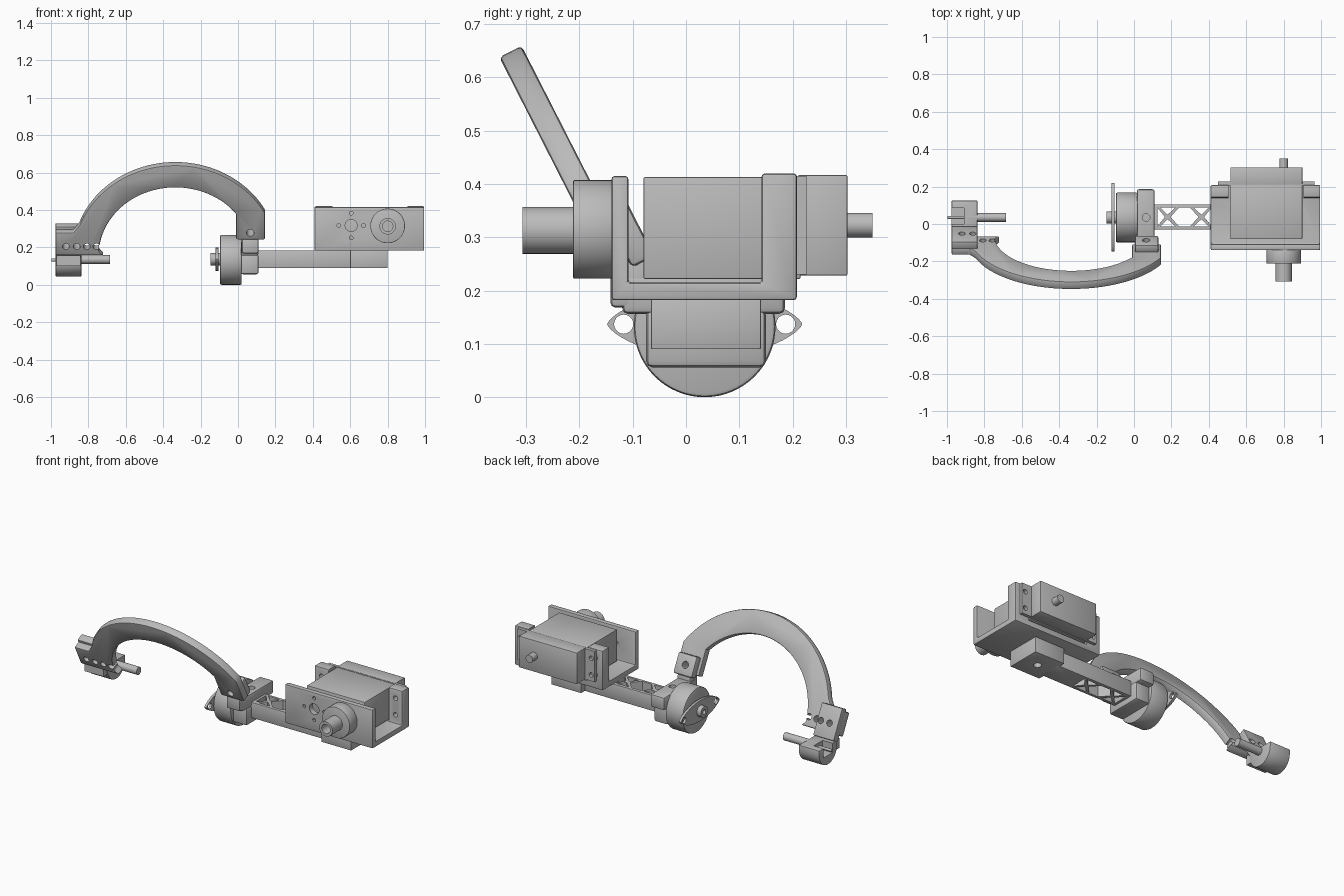
import bpy, bmesh
from math import sin, cos, pi, radians
from mathutils import Matrix, Vector

cube = bpy.data.objects.get("Cube")
if cube:
    bpy.data.objects.remove(cube)

grey = bpy.data.materials.new("machined_grey")
grey.use_nodes = True
grey.diffuse_color = (0.5, 0.5, 0.5, 1)
grey.node_tree.nodes["Principled BSDF"].inputs["Base Color"].default_value = (0.5, 0.5, 0.5, 1)


def frame(u, v, w, origin=(0, 0, 0)):
    m = Matrix((u, v, w)).transposed().to_4x4()
    m.translation = Vector(origin)
    return m


# Profile planes: the extrusion runs along the named axis
X = frame((0, 1, 0), (0, 0, 1), (1, 0, 0))
Y = frame((1, 0, 0), (0, 0, 1), (0, 1, 0))
Z = frame((1, 0, 0), (0, 1, 0), (0, 0, 1))
LEAN = radians(27)
ARCH = frame((1, 0, 0), (0, -sin(LEAN), cos(LEAN)), (0, cos(LEAN), sin(LEAN)), (0, -0.103, 0.1525))


def apply(ob, kind, **settings):
    mod = ob.modifiers.new(kind.title(), kind)
    for key, value in settings.items():
        setattr(mod, key, value)
    bpy.context.view_layer.objects.active = ob
    bpy.ops.object.modifier_apply(modifier=mod.name)


def prism(name, plane, profile, lo, hi, bevel=0):
    bm = bmesh.new()
    rings = [[bm.verts.new(plane @ Vector((u, v, w))) for u, v in profile] for w in (lo, hi)]
    for ring in rings:
        bm.faces.new(ring)
    n = len(profile)
    for i in range(n):
        j = (i + 1) % n
        bm.faces.new((rings[0][i], rings[0][j], rings[1][j], rings[1][i]))
    bmesh.ops.recalc_face_normals(bm, faces=bm.faces)
    mesh = bpy.data.meshes.new(name)
    bm.to_mesh(mesh)
    bm.free()
    mesh.materials.append(grey)
    ob = bpy.data.objects.new(name, mesh)
    bpy.context.collection.objects.link(ob)
    if bevel:
        apply(ob, "BEVEL", width=bevel, segments=2, limit_method="ANGLE", angle_limit=radians(40))
    return ob


def arc(cx, cy, r, a, b, n):
    return [(cx + r * cos(radians(a + (b - a) * i / n)), cy + r * sin(radians(a + (b - a) * i / n)))
            for i in range(n + 1)]


def circle(cx, cy, r, n=32):
    return arc(cx, cy, r, 0, 360, n)[:-1]


def rect(u0, u1, v0, v1):
    return [(u0, v0), (u1, v0), (u1, v1), (u0, v1)]


def box(name, x, y, z, bevel=0):
    return prism(name, Z, rect(*x, *y), *z, bevel)


def cut(ob, plane, profile, lo, hi):
    tool = prism("cutter", plane, profile, lo, hi)
    tool.hide_render = True
    apply(ob, "BOOLEAN", operation="DIFFERENCE", solver="EXACT", object=tool)
    bpy.data.objects.remove(tool)


# Servo bracket: U section with the back wall split into two posts
bracket = prism("servo_bracket", X, [(-0.14, 0.182), (0.208, 0.182), (0.208, 0.42), (0.142, 0.42),
                (0.142, 0.215), (-0.108, 0.215), (-0.108, 0.415), (-0.14, 0.415)], 0.41, 0.995, 0.006)
cut(bracket, Y, rect(0.505, 0.905, 0.215, 0.5), 0.1, 0.3)
cut(bracket, Y, circle(0.605, 0.317, 0.032), -0.2, -0.1)
for k in range(4):
    cut(bracket, Y, circle(0.605 + 0.066 * cos(k * pi / 2), 0.317 + 0.066 * sin(k * pi / 2), 0.01, 12), -0.2, -0.1)
for x in (0.457, 0.95):
    for z in (0.267, 0.367):
        cut(bracket, Y, circle(x, z, 0.014, 16), 0.1, 0.3)

# Servo body, mounting ears and rear shaft
box("servo_body", (0.515, 0.9), (-0.08, 0.215), (0.222, 0.413), 0.003)
box("servo_rear_case", (0.515, 0.9), (0.21, 0.303), (0.228, 0.417), 0.003)
ears = box("servo_ears", (0.45, 0.965), (0.206, 0.226), (0.23, 0.415))
for x in (0.473, 0.942):
    for z in (0.267, 0.367):
        cut(ears, Y, circle(x, z, 0.014, 16), 0.1, 0.3)
prism("servo_rear_shaft", Y, circle(0.8, 0.323, 0.023), 0.29, 0.35)

# Front hub with a bored shaft
prism("hub_disc", Y, circle(0.8, 0.315, 0.0925, 48), -0.212, -0.138, 0.003)
shaft = prism("hub_shaft", Y, circle(0.8, 0.313, 0.044), -0.307, -0.21)
cut(shaft, Y, circle(0.8, 0.313, 0.028, 24), -0.4, -0.23)

# Truss beam below the bracket, with its end block
beam = box("truss_beam", (0.1, 0.62), (-0.03, 0.105), (0.09, 0.184), 0.003)
mid, half = 0.0375, 0.05
for x in (0.18, 0.36):
    for s in (-1, 1):
        cut(beam, Z, [(x - 0.04, mid + s * half), (x + 0.04, mid + s * half), (x, mid + s * 0.012)], 0, 0.3)
cut(beam, Z, [(0.195, mid), (0.24, mid + half), (0.3, mid + half), (0.345, mid), (0.3, mid - half),
              (0.24, mid - half)], 0, 0.3)
for x, s in ((0.165, -1), (0.375, 1)):
    cut(beam, Z, [(x, mid), (x + s * 0.04, mid + half), (x + s * 0.04, mid - half)], 0, 0.3)
block = box("beam_end_block", (0.6, 0.8), (-0.066, 0.141), (0.09, 0.184), 0.003)
cut(block, Z, circle(0.7, mid, 0.022, 24), 0, 0.14)

# Elbow yoke between beam and motor
box("elbow_body", (0.015, 0.11), (-0.075, 0.15), (0.056, 0.165), 0.012)
yoke = box("elbow_crossbar", (0.015, 0.11), (-0.12, 0.186), (0.156, 0.235), 0.012)
cut(yoke, Z, circle(0.065, 0.035, 0.02, 24), 0.19, 0.3)

# Round elbow motor with its two-armed horn
prism("elbow_motor", X, circle(0.035, 0.133, 0.133, 64), -0.097, 0.02, 0.008)
lens = [(0.035 + 0.183 * cos(t), 0.137 + 0.062 * sin(t) * abs(sin(t)) ** 0.4)
        for t in (2 * pi * i / 48 for i in range(48))]
horn = prism("motor_horn", X, lens, -0.12, -0.105)
for s in (-1, 1):
    cut(horn, X, circle(0.035 + s * 0.152, 0.137, 0.018, 20), -0.2, 0)
hub = prism("horn_hub", X, circle(0.035, 0.137, 0.033), -0.146, -0.095)
cut(hub, X, circle(0.035, 0.137, 0.014, 16), -0.2, -0.125)

# Leaning arch with a straight right foot and a perforated left foot
outline = (arc(-0.335, 0, 0.545, 160, 28.3, 44) + [(0.145, 0.098), (-0.01, 0.098)]
           + arc(-0.335, 0, 0.41, 37.6, 176, 40)
           + [(-0.72, 0.003), (-0.975, 0.003), (-0.975, 0.14), (-0.88, 0.14)])
arch = prism("arch_arm", ARCH, outline, 0, 0.047, 0.008)
cut(arch, ARCH, circle(0.065, 0.14, 0.02, 24), -0.1, 0.2)
hinge = prism("arch_hinge_block", ARCH, rect(0.005, 0.13, 0.08, 0.2), 0.042, 0.09, 0.01)
cut(hinge, ARCH, circle(0.065, 0.14, 0.02, 24), -0.1, 0.2)
box("hinge_lug", (0.02, 0.11), (-0.142, -0.07), (0.168, 0.258), 0.01)
clip = prism("finger_clip", ARCH, rect(-0.975, -0.838, -0.03, 0.155), 0.042, 0.088, 0.004)
for x in (-0.92, -0.862, -0.808, -0.757):
    for part in (arch, clip)[:2 if x < -0.84 else 1]:
        cut(part, ARCH, circle(x, 0.058, 0.018, 20), -0.1, 0.2)

# Rounded finger holder with a recess, pin and rod
holder = prism("finger_holder", X, arc(0.04, 0.13, 0.085, 180, 360, 32) + [(0.125, 0.157), (-0.045, 0.157)],
               -0.975, -0.838, 0.003)
cut(holder, Z, rect(-1.0, -0.91, 0.0, 0.085), 0.1, 0.2)
box("holder_neck", (-0.97, -0.842), (-0.075, -0.03), (0.1, 0.157))
prism("finger_rod", X, circle(0.035, 0.135, 0.023), -0.9, -0.685)
prism("finger_pin", X, circle(0.035, 0.132, 0.008, 16), -0.998, -0.88)

# Smooth the round parts, keep edges sharp
bpy.ops.object.select_all(action="DESELECT")
for ob in bpy.context.scene.objects:
    if ob.type == "MESH" and grey.name in ob.data.materials:
        ob.select_set(True)
        bpy.context.view_layer.objects.active = ob
bpy.ops.object.shade_smooth_by_angle(angle=radians(30))
